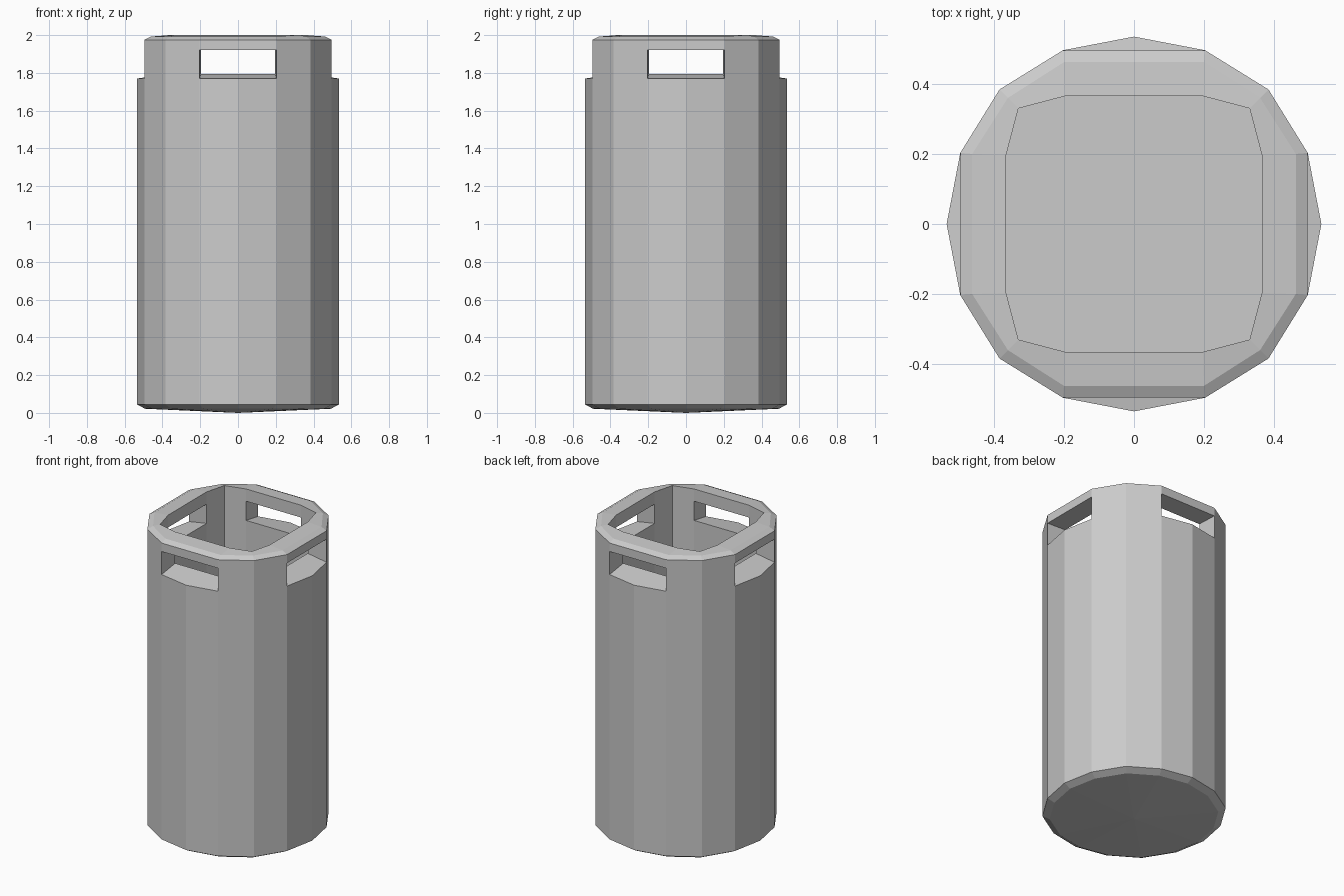
import bpy, bmesh
from math import pi
from mathutils import Vector, Matrix

if "Cube" in bpy.data.objects:
    bpy.data.objects.remove(bpy.data.objects["Cube"])

# Plan profile of one quarter: a slotted panel followed by a corner post
OUT = [(-.203, -.496), (0, -.535), (.203, -.496), (.384, -.384), (.496, -.203)]
INN = [(-.197, -.365), (.197, -.365), (.33, -.33), (.365, -.197)]
RIM = [(-.2, -.462), (.2, -.462), (.36, -.36), (.462, -.2)]
FLOOR, SILL_OUT, SILL_IN, SLOT_TOP = .15, 1.77, 1.795, 1.92
EDGE, RIM_Z, TOP = 1.975, 1.992, 2.0

bm = bmesh.new()


def at(points, z):
    return [Vector((x, y, z)) for x, y in points]


def bridge(turn, a, b):
    """Join two matching rows of points with quads."""
    for i in range(len(a) - 1):
        face(turn, [a[i], a[i + 1], b[i + 1], b[i]])


def face(turn, pts):
    bm.faces.new([bm.verts.new(turn @ p) for p in pts])


for k in range(4):
    t = Matrix.Rotation(k * pi / 2, 4, 'Z')
    bar_o = [OUT[0], OUT[2]]

    # Domed base with bevelled edge
    base = at([(x * .92, y * .92) for x, y in OUT], .022)
    bridge(t, at(OUT, .045), base)
    for i in range(4):
        face(t, [base[i], base[i + 1], Vector((0, 0, 0))])

    # Outer wall, corner post above the slot level, and bar over the slot
    bridge(t, at(OUT, .045), at(OUT, SILL_OUT))
    bridge(t, at(OUT[2:], SILL_OUT), at(OUT[2:], SLOT_TOP))
    shell = bar_o + OUT[3:]
    bridge(t, at(shell, SLOT_TOP), at(shell, EDGE))

    # Rim
    bridge(t, at(shell, EDGE), at(RIM, RIM_Z))
    bridge(t, at(RIM, RIM_Z), at(INN, TOP))

    # Inner wall and floor
    bridge(t, at(INN, FLOOR), at(INN, SILL_IN))
    bridge(t, at(INN[1:], SILL_IN), at(INN[1:], SLOT_TOP))
    bridge(t, at(INN, SLOT_TOP), at(INN, TOP))
    f = at(INN, FLOOR)
    for i in range(3):
        face(t, [f[i], f[i + 1], Vector((0, 0, FLOOR))])

    # Slot: sloping sill, underside of the bar, both cheeks
    face(t, at(OUT[:3], SILL_OUT) + at(INN[1::-1], SILL_IN))
    bridge(t, at(bar_o, SLOT_TOP), at(INN[:2], SLOT_TOP))
    for o, n in ((OUT[0], INN[0]), (OUT[2], INN[1])):
        face(t, at([o], SILL_OUT) + at([n], SILL_IN) + at([n, o], SLOT_TOP))

bmesh.ops.remove_doubles(bm, verts=bm.verts, dist=.002)
bmesh.ops.recalc_face_normals(bm, faces=bm.faces)
mesh = bpy.data.meshes.new("bin_body")
bm.to_mesh(mesh)
bm.free()
bpy.context.collection.objects.link(bpy.data.objects.new("bin_body", mesh))
